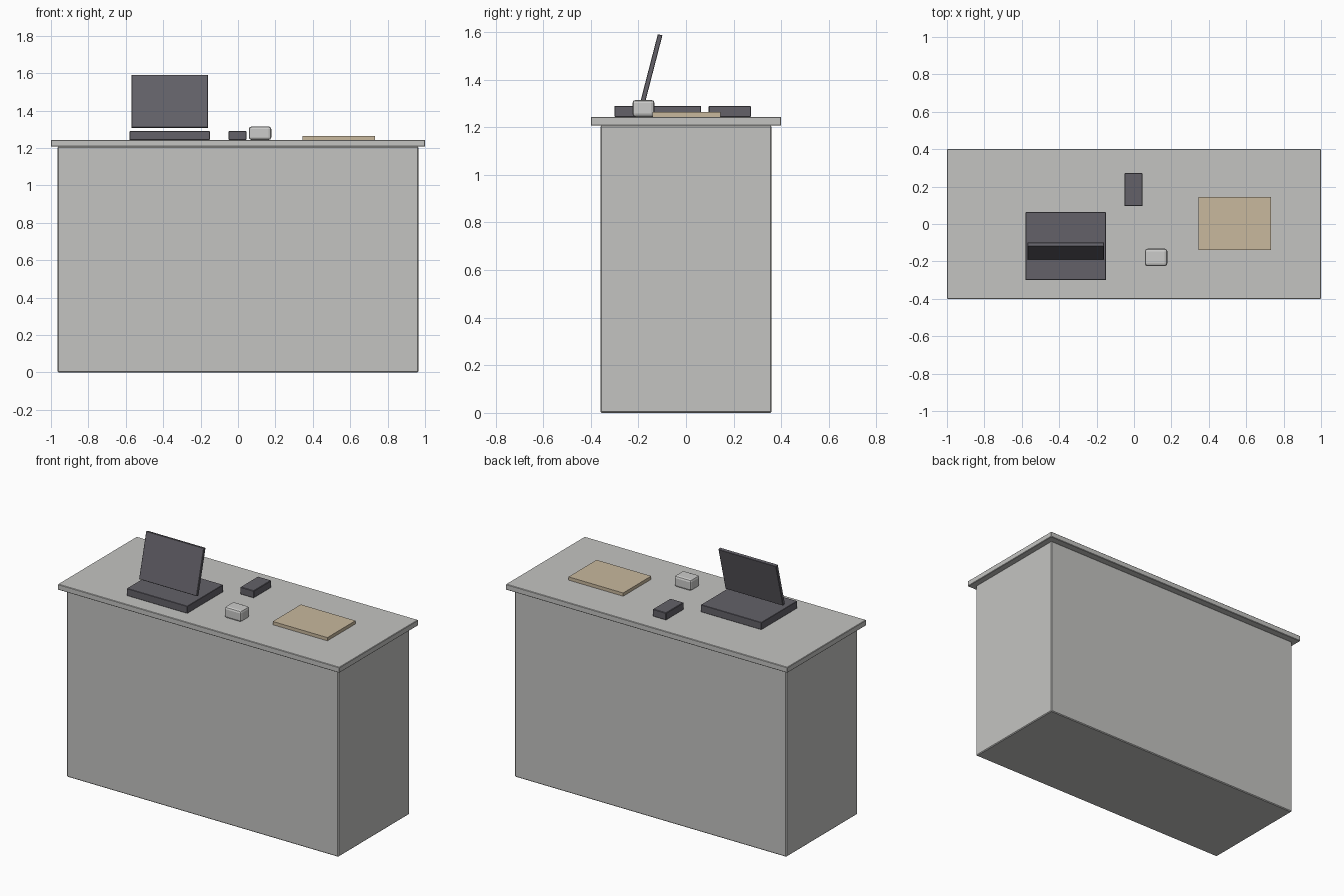
import bpy
from math import radians
from mathutils import Matrix

cube = bpy.data.objects.get("Cube")
if cube:
    bpy.data.objects.remove(cube, do_unlink=True)


def material(name, rgb):
    mat = bpy.data.materials.new(name)
    mat.use_nodes = True
    mat.diffuse_color = (*rgb, 1)
    mat.node_tree.nodes["Principled BSDF"].inputs["Base Color"].default_value = (*rgb, 1)
    return mat


grey = material("light grey", (0.55, 0.55, 0.535))
charcoal = material("charcoal", (0.125, 0.12, 0.14))
pale = material("pale grey", (0.60, 0.60, 0.59))
beige = material("beige paper", (0.58, 0.48, 0.34))


def box(name, mat, x, y, z, bevel=0.0, segments=1, tilt=0.0):
    """Box spanning the given (min, max) ranges, optionally tilted about x."""
    bpy.ops.mesh.primitive_cube_add(size=1)
    ob = bpy.context.object
    ob.name = name
    spans = (x, y, z)
    ob.data.transform(Matrix.Diagonal([b - a for a, b in spans] + [1]))
    ob.location = [(a + b) / 2 for a, b in spans]
    ob.rotation_euler.x = radians(tilt)
    ob.data.materials.append(mat)
    if bevel:
        mod = ob.modifiers.new("soft edges", "BEVEL")
        mod.width = bevel
        mod.segments = segments
    return ob


DESK = 1.243  # height of the worktop surface

# Counter
box("counter_body", grey, (-0.965, 0.965), (-0.36, 0.36), (0, 1.207), 0.005)
box("counter_top", grey, (-1, 1), (-0.4, 0.4), (1.207, DESK), 0.003)

# Laptop
box("laptop_base", charcoal, (-0.58, -0.15), (-0.30, 0.063), (DESK, 1.29), 0.002)
box("laptop_screen", charcoal, (-0.57, -0.16), (-0.155, -0.135), (1.303, 1.593),
    0.002, tilt=-14.5)

# Small items
box("phone", charcoal, (-0.05, 0.045), (0.095, 0.273), (DESK, 1.29), 0.003)
box("mug_block", pale, (0.058, 0.178), (-0.225, -0.132), (DESK, 1.315), 0.014, 2)
box("paper_pad", beige, (0.345, 0.733), (-0.14, 0.145), (DESK, 1.264))
